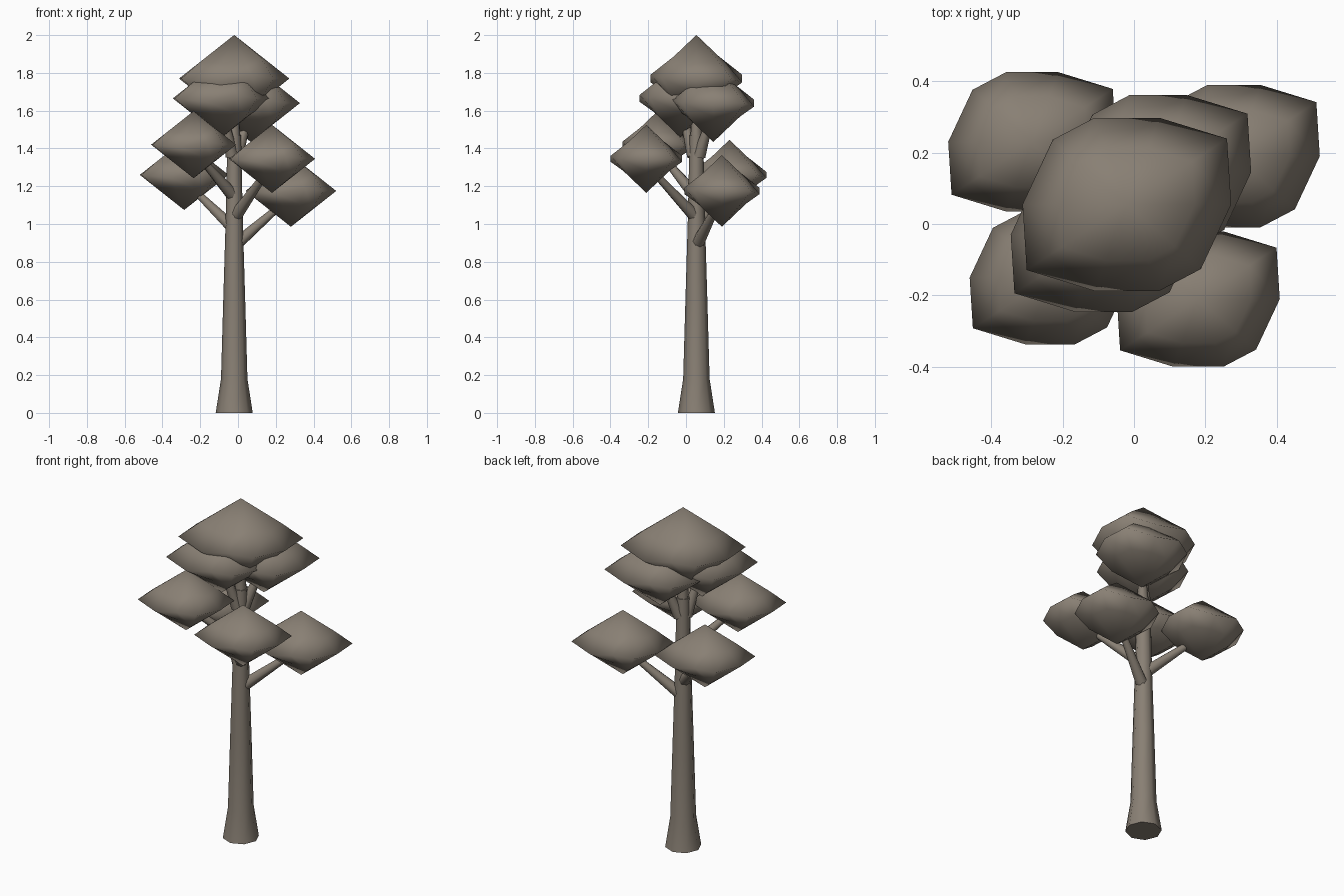
import bpy
import bmesh
from math import cos, sin, tau, radians
from mathutils import Vector

old = bpy.data.objects.get("Cube")
if old:
    bpy.data.objects.remove(old, do_unlink=True)

bark = bpy.data.materials.new("grey_brown")
bark.use_nodes = True
colour = (0.25, 0.215, 0.175, 1)
bark.diffuse_color = colour
bsdf = bark.node_tree.nodes["Principled BSDF"]
bsdf.inputs["Base Color"].default_value = colour
bsdf.inputs["Roughness"].default_value = 0.9


def finish(bm, name, angle):
    bmesh.ops.recalc_face_normals(bm, faces=bm.faces)
    mesh = bpy.data.meshes.new(name)
    bm.to_mesh(mesh)
    bm.free()
    mesh.materials.append(bark)
    ob = bpy.data.objects.new(name, mesh)
    bpy.context.collection.objects.link(ob)
    bpy.ops.object.select_all(action='DESELECT')
    ob.select_set(True)
    bpy.context.view_layer.objects.active = ob
    bpy.ops.object.shade_smooth_by_angle(angle=radians(angle))
    return ob


def bridge(bm, a, b):
    n = len(a)
    for i in range(n):
        j = (i + 1) % n
        bm.faces.new((a[i], a[j], b[j], b[i]))


def fan(bm, ring, tip):
    for i in range(len(ring)):
        bm.faces.new((ring[i], ring[(i + 1) % len(ring)], tip))


def limb(name, stations, sides=8):
    """Tapered round limb through (point, radius) stations."""
    bm = bmesh.new()
    axis = Vector(stations[-1][0]) - Vector(stations[0][0])
    turn = axis.to_track_quat('Z', 'Y')
    rings = []
    for point, r in stations:
        rings.append([bm.verts.new(Vector(point) + turn @ Vector(
            (r * cos(tau * i / sides), r * sin(tau * i / sides), 0)))
            for i in range(sides)])
    for a, b in zip(rings, rings[1:]):
        bridge(bm, a, b)
    bm.faces.new(rings[0])
    bm.faces.new(rings[-1])
    return finish(bm, name, 50)


# Half of the canopy rim in units of the half width; the rest is its half turn
HALF_RIM = [(1, 0, 0), (0.96, 0.63, 0), (0.31, 0.83, -0.07),
            (-0.31, 0.83, 0.07), (-0.71, 0.62, 0)]
RIM = [Vector(p) for p in HALF_RIM] + [Vector((-x, -y, z)) for x, y, z in HALF_RIM]
TOP = 0.79


def canopy(name, centre, size):
    """Pointed leaf clump with a sharp rim, fuller on two of its sides."""
    bm = bmesh.new()
    c = Vector(centre)

    def add(x, y, z):
        return bm.verts.new(c + size * Vector((x, y, z)))

    rim = [add(*p) for p in RIM]
    for side in (1, -1):
        middle = []
        for p in RIM:
            x, y = p.x * 0.65, p.y * 0.65
            z = TOP * min(1 - abs(x), 1 - abs(y) / 0.83)
            middle.append(add(x, y, side * z))
        bridge(bm, rim, middle)
        fan(bm, middle, add(0, 0, side * TOP))
    return finish(bm, name, 180)


# Trunk with flared foot
TX, TY = -0.02, 0.055
limb("trunk", [((TX, TY, z), r) for z, r in
               ((0, 0.098), (0.18, 0.07), (0.6, 0.058), (1.0, 0.046), (1.47, 0.036))])

# Leaf clumps, each with its centre, half width and the height its branch leaves
CLUMPS = [
    ("crown", (-0.02, 0.055, 1.77), 0.292, 1.42),
    ("upper_front", (-0.085, -0.03, 1.665), 0.26, 1.36),
    ("upper_back", (0.068, 0.145, 1.64), 0.26, 1.36),
    ("middle_front_right", (-0.235, -0.15, 1.42), 0.225, 1.16),
    ("middle_front_left", (0.18, -0.21, 1.345), 0.228, 1.05),
    ("lower_back_right", (-0.285, 0.23, 1.26), 0.235, 0.99),
    ("lower_back_left", (0.28, 0.19, 1.175), 0.24, 0.9),
]
for name, centre, size, start in CLUMPS:
    canopy(name + "_leaves", centre, size)
    end = Vector(centre) - Vector((0, 0, 0.03))
    out = Vector((centre[0] - TX, centre[1] - TY, 0))
    root = Vector((TX, TY, start)) + out.normalized() * 0.02
    limb(name + "_branch", [(root, 0.034), (root.lerp(end, 0.6), 0.022), (end, 0.016)])
